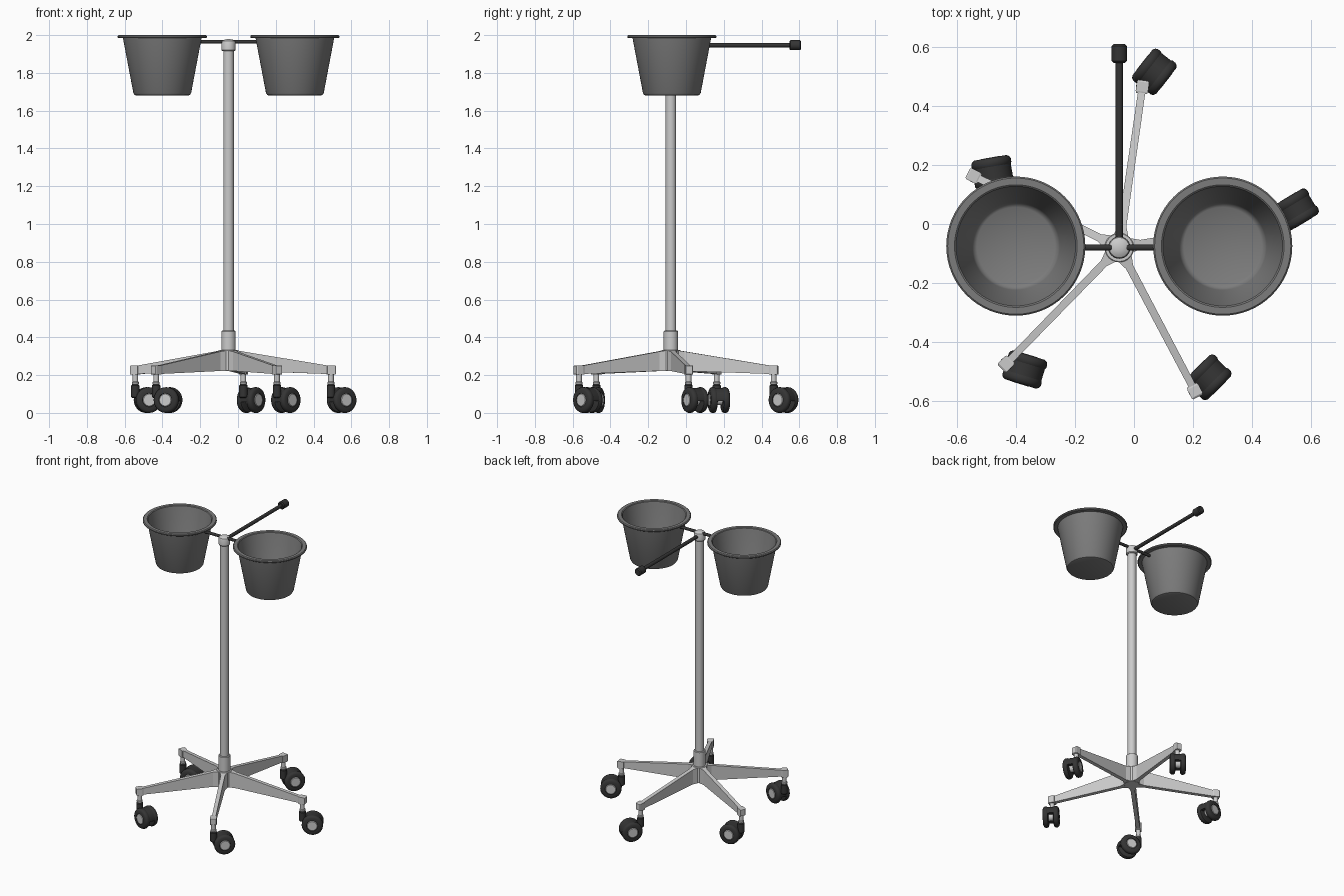
import bpy, bmesh
from math import sin, cos, pi, radians
from mathutils import Matrix, Vector

if "Cube" in bpy.data.objects:
    bpy.data.objects.remove(bpy.data.objects["Cube"])

PX, PY = -0.05, -0.08          # pole position


def material(name, v):
    m = bpy.data.materials.new(name)
    m.diffuse_color = (v, v, v, 1)
    m.use_nodes = True
    m.node_tree.nodes["Principled BSDF"].inputs["Base Color"].default_value = m.diffuse_color
    return m


DARK = material("dark_rubber", 0.035)
GREY = material("bucket_grey", 0.2)


def finish(name, bm, matrix, mat=None, smooth=True):
    bmesh.ops.remove_doubles(bm, verts=bm.verts, dist=1e-5)
    bmesh.ops.recalc_face_normals(bm, faces=bm.faces)
    me = bpy.data.meshes.new(name)
    bm.to_mesh(me)
    bm.free()
    ob = bpy.data.objects.new(name, me)
    bpy.context.collection.objects.link(ob)
    ob.matrix_world = matrix
    if mat:
        me.materials.append(mat)
    if smooth:
        bpy.ops.object.select_all(action='DESELECT')
        bpy.context.view_layer.objects.active = ob
        ob.select_set(True)
        bpy.ops.object.shade_smooth_by_angle(angle=radians(35))
    return ob


def lathe(name, profile, matrix, mat=None, steps=48):
    """Spin (radius, height) points round the local z axis."""
    bm = bmesh.new()
    vs = [bm.verts.new((r, 0, z)) for r, z in profile]
    es = [bm.edges.new(p) for p in zip(vs, vs[1:])]
    bmesh.ops.spin(bm, geom=vs + es, cent=(0, 0, 0), axis=(0, 0, 1),
                   angle=2 * pi, steps=steps, use_merge=True)
    return finish(name, bm, matrix, mat)


def rod(name, r, z0, z1, matrix, mat=None, b=0.003, steps=32):
    return lathe(name, [(0, z0), (r - b, z0), (r, z0 + b), (r, z1 - b),
                        (r - b, z1), (0, z1)], matrix, mat, steps)


def loft(name, sections, matrix, mat=None):
    """Join rectangular sections (x, half width, z low, z high)."""
    bm = bmesh.new()
    rings = [[bm.verts.new((x, s * w, z)) for s, z in
              ((-1, a), (1, a), (1, b), (-1, b))] for x, w, a, b in sections]
    for p, q in zip(rings, rings[1:]):
        for i in range(4):
            j = (i + 1) % 4
            bm.faces.new((p[i], p[j], q[j], q[i]))
    bm.faces.new(rings[0])
    bm.faces.new(rings[-1])
    return finish(name, bm, matrix, mat, False)


def hood(name, matrix):
    """Dark cover between the wheels: an arc strip over the axle."""
    bm = bmesh.new()
    n = 20
    rings = []
    for i in range(n + 1):
        a = radians(-5 + 195 * i / n)
        rings.append([bm.verts.new((r * cos(a), y, r * sin(a)))
                      for r, y in ((0.036, -0.03), (0.036, 0.03),
                                   (0.065, 0.03), (0.065, -0.03))])
    for p, q in zip(rings, rings[1:]):
        for i in range(4):
            j = (i + 1) % 4
            bm.faces.new((p[i], p[j], q[j], q[i]))
    bm.faces.new(rings[0])
    bm.faces.new(rings[-1])
    return finish(name, bm, matrix, DARK)


T = Matrix.Translation
POLE = T((PX, PY, 0))

# Upright pole, collar, hub and top cap
rod("pole", 0.028, 0.25, 1.93, POLE)
rod("pole_collar", 0.038, 0.32, 0.435, POLE)
rod("base_hub", 0.05, 0.222, 0.332, POLE)
lathe("top_cap", [(0, 1.916), (0.033, 1.916), (0.037, 1.921), (0.037, 1.962),
                  (0.034, 1.969), (0.024, 1.975), (0.012, 1.978), (0, 1.979)], POLE)

# Buckets on short side arms
BUCKET = [(0, 1.68), (0.137, 1.68), (0.147, 1.684), (0.153, 1.694), (0.208, 1.984),
          (0.231, 1.984), (0.236, 1.988), (0.236, 1.995), (0.231, 2.0), (0.208, 2.0),
          (0.203, 1.996), (0.200, 1.985), (0.149, 1.712), (0.143, 1.699),
          (0.132, 1.692), (0, 1.692)]
for side, s in (("left", -1), ("right", 1)):
    lathe(side + "_bucket", BUCKET, T((PX + s * 0.351, PY + 0.005, 0)), GREY, 64)
    rod(side + "_bucket_arm", 0.01, 0, 0.15,
        T((PX, PY, 1.965)) @ Matrix.Rotation(s * pi / 2, 4, 'Y'), DARK)

# Push handle reaching backward
BACK = T((PX, PY, 1.947)) @ Matrix.Rotation(-pi / 2, 4, 'X')
rod("handle_rod", 0.012, 0, 0.65, BACK, DARK)
rod("handle_grip", 0.026, 0.627, 0.69, BACK, DARK, 0.006)

# Five legs, each with a twin-wheel caster swivelled to its own angle
WHEEL = [(0, 0.016), (0.056, 0.016), (0.064, 0.019), (0.068, 0.026), (0.068, 0.038),
         (0.064, 0.046), (0.055, 0.051), (0.036, 0.051), (0.034, 0.046), (0, 0.046)]
for i, swivel in enumerate((52, 10, -17, 45, 31)):
    n = str(i + 1)
    leg = POLE @ Matrix.Rotation(radians(81.8 + 72 * i), 4, 'Z')
    loft("leg_" + n, [(0.02, 0.032, 0.224, 0.333), (0.045, 0.024, 0.223, 0.33),
                      (0.075, 0.0135, 0.222, 0.325), (0.535, 0.0125, 0.206, 0.25)], leg)
    loft("leg_end_" + n, [(0.528, 0.018, 0.204, 0.25), (0.535, 0.021, 0.202, 0.252),
                          (0.567, 0.021, 0.202, 0.252), (0.573, 0.017, 0.205, 0.248)], leg)
    stem = T(leg @ Vector((0.55, 0, 0))) @ Matrix.Rotation(radians(swivel), 4, 'Z')
    rod("caster_stem_" + n, 0.015, 0.13, 0.205, stem)
    rod("caster_stem_ring_" + n, 0.019, 0.15, 0.165, stem)
    rod("caster_housing_" + n, 0.022, 0.08, 0.15, stem, DARK, 0.005)
    axle = stem @ T((0.066, 0, 0.068))
    hood("caster_hood_" + n, axle)
    rod("caster_axle_" + n, 0.027, -0.03, 0.03, axle @ Matrix.Rotation(pi / 2, 4, 'X'))
    for side, a in (("a", -pi / 2), ("b", pi / 2)):
        turn = axle @ Matrix.Rotation(a, 4, 'X')
        lathe("caster_wheel_" + n + side, WHEEL, turn, DARK, 40)
        rod("caster_hubcap_" + n + side, 0.034, 0.04, 0.052, turn)
